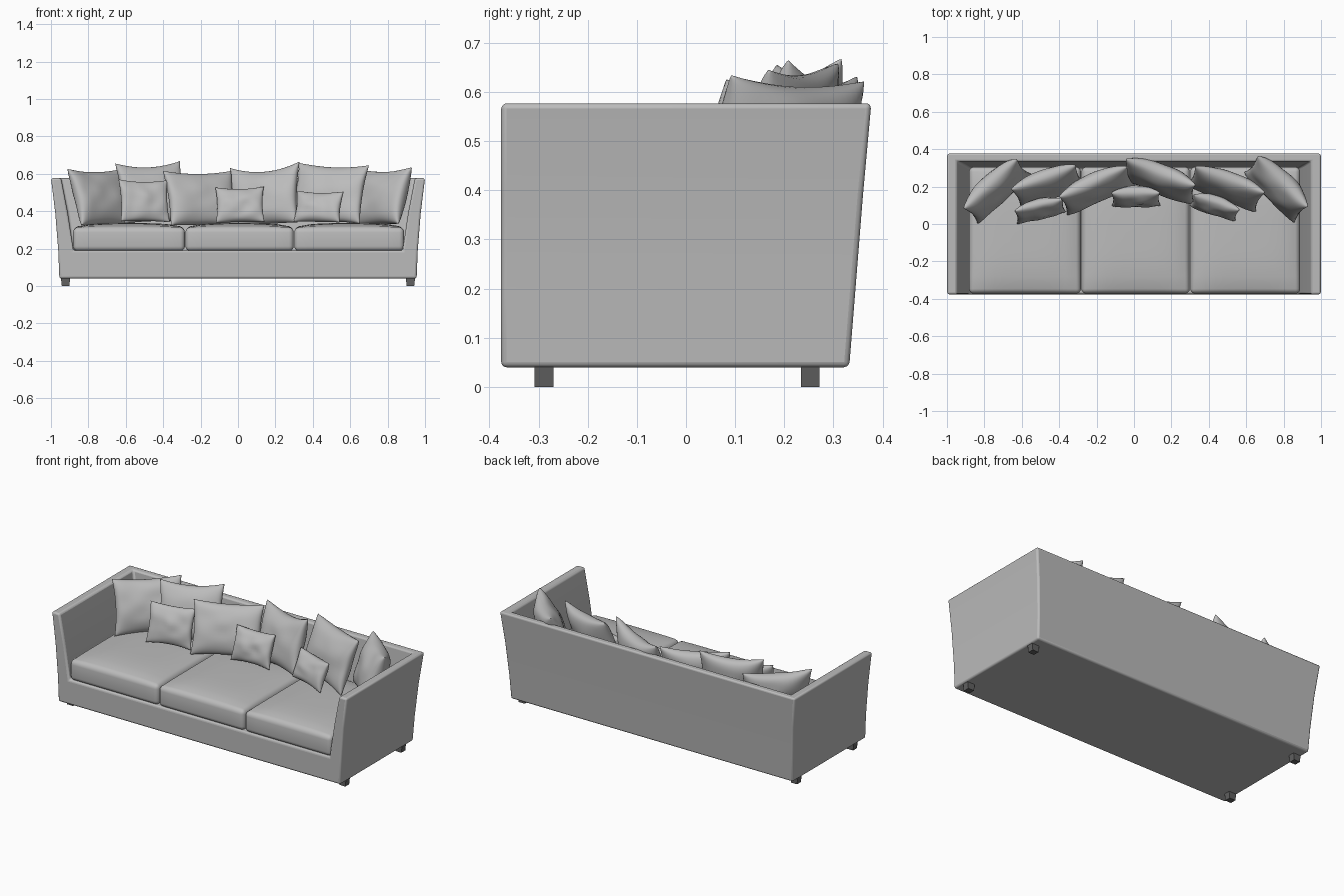
import bpy, bmesh, math
from mathutils import Matrix, Vector, noise

if "Cube" in bpy.data.objects:
    bpy.data.objects.remove(bpy.data.objects["Cube"])


def material(name, v):
    m = bpy.data.materials.new(name)
    m.diffuse_color = (v, v, v, 1)
    m.use_nodes = True
    m.node_tree.nodes["Principled BSDF"].inputs["Base Color"].default_value = m.diffuse_color
    return m


FABRIC = material("grey fabric", 0.5)
DARK = material("dark foot", 0.12)


def finish(name, bm, mat, angle=40):
    bmesh.ops.recalc_face_normals(bm, faces=bm.faces)
    me = bpy.data.meshes.new(name)
    bm.to_mesh(me)
    bm.free()
    ob = bpy.data.objects.new(name, me)
    bpy.context.collection.objects.link(ob)
    me.materials.append(mat)
    bpy.ops.object.select_all(action='DESELECT')
    ob.select_set(True)
    bpy.context.view_layer.objects.active = ob
    bpy.ops.object.shade_smooth_by_angle(angle=math.radians(angle))
    return ob


def sofa_frame():
    # levels: z, outer half width, outer back y, inner half width, inner back y
    levels = [(0.04, 0.955, 0.332, 0.875, 0.29), (0.19, 0.961, 0.344, 0.88, 0.30),
              (0.39, 0.977, 0.36, 0.91, 0.318), (0.577, 1.0, 0.377, 0.946, 0.336)]
    front = -0.376
    bm = bmesh.new()
    out, inn = [], []
    for i, (z, ox, oy, ix, iy) in enumerate(levels):
        out.append([bm.verts.new((x, y, z)) for x, y in
                    ((-ox, front), (-ox, oy), (ox, oy), (ox, front))])
        pts = ((-ix, front), (-ix, iy), (ix, iy), (ix, front))
        # the lowest level only needs the two front points
        inn.append([bm.verts.new((x, y, z)) if i or y == front else None for x, y in pts])
    for i in range(3):
        a, b, c, d = out[i], out[i + 1], inn[i], inn[i + 1]
        for k in range(3):                               # outside walls
            bm.faces.new((a[k], a[k + 1], b[k + 1], b[k]))
            if i:                                        # inside walls
                bm.faces.new((c[k], c[k + 1], d[k + 1], d[k]))
        for k in (0, 3):                                 # arm fronts
            bm.faces.new((a[k], c[k], d[k], b[k]))
    bm.faces.new((inn[0][0], inn[0][3], inn[1][3], inn[1][0]))   # front rail
    bm.faces.new(inn[1])                                         # seat deck
    bm.faces.new(out[0] + [inn[0][3], inn[0][0]])                # underside
    for k in range(3):                                           # top rim
        bm.faces.new((out[3][k], out[3][k + 1], inn[3][k + 1], inn[3][k]))
    ob = finish("sofa_frame", bm, FABRIC, 50)
    bev = ob.modifiers.new("soft edges", 'BEVEL')
    bev.width, bev.segments, bev.limit_method = 0.011, 3, 'ANGLE'
    bev.angle_limit = math.radians(30)


def seat_cushion(name, x0, x1):
    # rounded slab with a crowned top
    y0, y1, z0, z1 = -0.372, 0.305, 0.187, 0.312
    bm = bmesh.new()
    bmesh.ops.create_cube(bm, size=1)
    bmesh.ops.scale(bm, vec=(x1 - x0, y1 - y0, z1 - z0), verts=bm.verts)
    bmesh.ops.translate(bm, vec=((x0 + x1) / 2, (y0 + y1) / 2, (z0 + z1) / 2), verts=bm.verts)
    bmesh.ops.bevel(bm, geom=bm.edges[:], offset=0.026, segments=4, profile=0.5, affect='EDGES')
    for axis, lo, hi in ((0, x0, x1), (1, y0, y1)):
        for k in range(1, 10):
            p = lo + 0.03 + (hi - lo - 0.06) * k / 10
            co, no = Vector((0, 0, 0)), Vector((0, 0, 0))
            co[axis], no[axis] = p, 1
            bmesh.ops.bisect_plane(bm, geom=bm.verts[:] + bm.edges[:] + bm.faces[:],
                                   plane_co=co, plane_no=no)
    for v in bm.verts:
        u = (2 * v.co.x - x0 - x1) / (x1 - x0)
        w = (2 * v.co.y - y0 - y1) / (y1 - y0)
        t = max(0, (v.co.z - z0) / (z1 - z0))
        v.co.z += t * 0.024 * max(0, 1 - u ** 4) * max(0, 1 - w ** 4)
    finish(name, bm, FABRIC, 60)


def pillow(name, loc, w, h, thick, yaw, lean, roll=0, sag=0.0, n=22):
    # two puffed sheets sharing a pinched seam, corners pulled out
    bm = bmesh.new()
    rot = (Matrix.Rotation(math.radians(yaw), 3, 'Z') @ Matrix.Rotation(math.radians(-lean), 3, 'X')
           @ Matrix.Rotation(math.radians(roll), 3, 'Y'))
    c = Vector(loc)
    for side in (-1, 1):
        grid = []
        for i in range(n + 1):
            row = []
            for j in range(n + 1):
                u, v = (math.sin(math.pi * (k / n - 0.5)) for k in (i, j))
                puff = max(0, (1 - u * u) * (1 - v * v)) ** 0.42
                x = u * w / 2 * (1 - 0.07 * (1 - v * v))
                z = v * h / 2 * (1 - 0.09 * (1 - u * u)) - sag * (1 - u * u) * (v + 1) / 2
                wob = noise.noise(Vector((u * 1.6, v * 1.6, 0)) + c * 9) * 0.012 * puff
                y = side * thick / 2 * puff + wob - 0.15 * thick * u * u
                row.append(bm.verts.new(c + rot @ Vector((x, y, z))))
            grid.append(row)
        for i in range(n):
            for j in range(n):
                bm.faces.new((grid[i][j], grid[i + 1][j], grid[i + 1][j + 1], grid[i][j + 1]))
    bmesh.ops.remove_doubles(bm, verts=bm.verts, dist=0.0003)
    finish(name, bm, FABRIC, 70)


sofa_frame()

# three seat cushions
for name, x0, x1 in (("left", -0.882, -0.284), ("middle", -0.281, 0.298), ("right", 0.301, 0.888)):
    seat_cushion("seat_cushion_" + name, x0, x1)

# large back pillows: location, width, height, thickness, yaw, lean, roll, sag
for i, p in enumerate((
        ((-0.745, 0.19, 0.468), 0.39, 0.32, 0.14, 43, 20, 0, 0.0),
        ((-0.465, 0.215, 0.495), 0.37, 0.34, 0.13, 20, 20, -2, 0.01),
        ((-0.205, 0.195, 0.463), 0.40, 0.31, 0.13, 24, 20, 0, 0.0),
        ((0.145, 0.245, 0.48), 0.40, 0.34, 0.14, -22, 17, -5, 0.02),
        ((0.495, 0.205, 0.49), 0.40, 0.33, 0.13, -20, 20, 2, 0.0),
        ((0.775, 0.20, 0.47), 0.38, 0.32, 0.15, -46, 20, -2, 0.0))):
    pillow(f"back_pillow_{i + 1}", *p)

# small throw pillows in front
for i, p in enumerate((
        ((-0.505, 0.08, 0.452), 0.27, 0.235, 0.09, 14, 17, 1),
        ((0.01, 0.147, 0.43), 0.26, 0.20, 0.10, 0, 20, -1),
        ((0.435, 0.10, 0.42), 0.26, 0.175, 0.09, -18, 20, 1))):
    pillow(f"throw_pillow_{i + 1}", *p)

# tapered square feet
for sx, side in ((-1, "left"), (1, "right")):
    for y, end in ((-0.289, "front"), (0.253, "back")):
        bm = bmesh.new()
        bmesh.ops.create_cube(bm, size=1)
        for v in bm.verts:
            k = 0.05 if v.co.z > 0 else 0.04
            v.co = (sx * 0.922 + v.co.x * k, y + v.co.y * 0.038, 0.0215 + v.co.z * 0.043)
        finish(f"foot_{end}_{side}", bm, DARK, 30)
